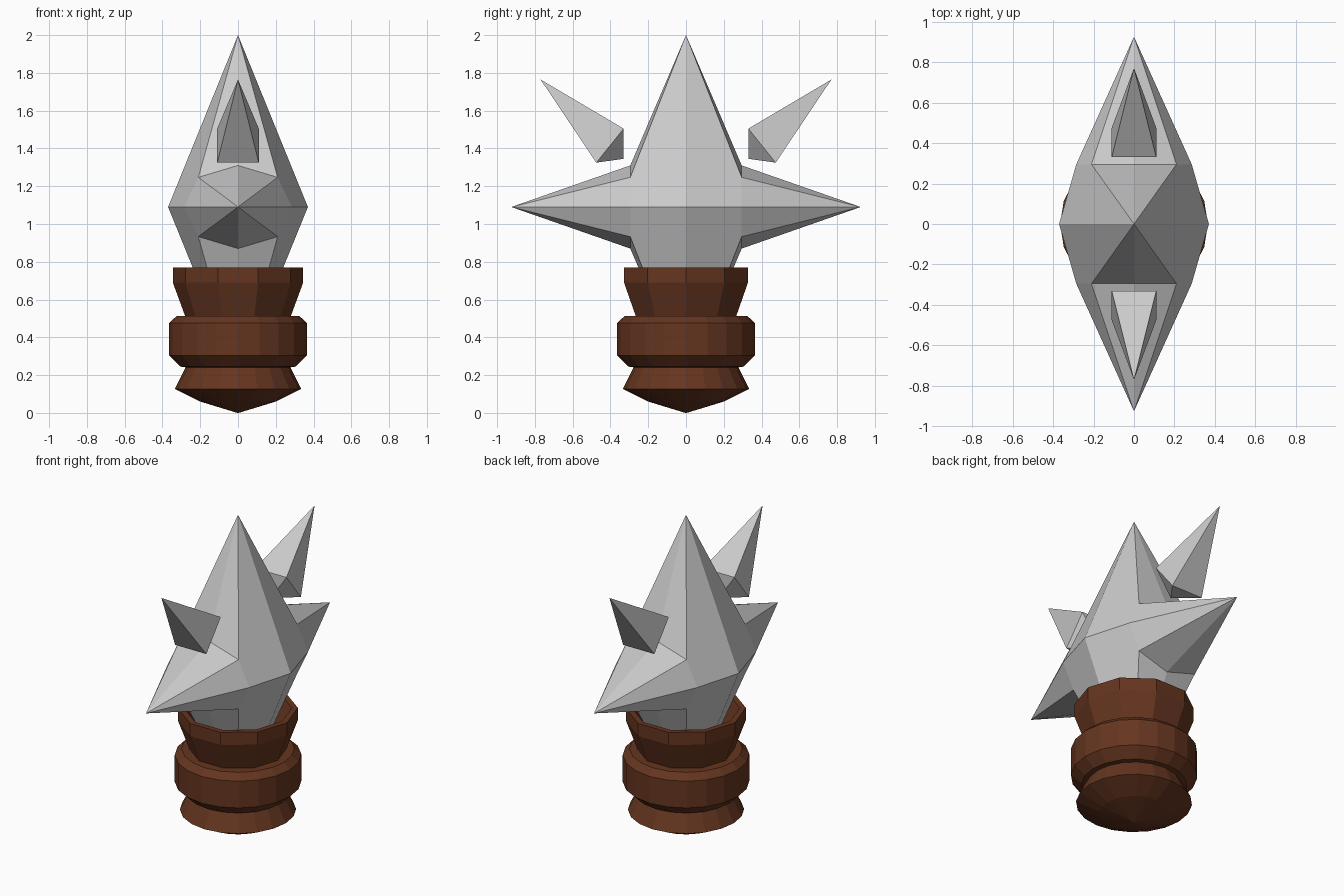
import bpy
from math import pi, cos, sin

if "Cube" in bpy.data.objects:
    bpy.data.objects.remove(bpy.data.objects["Cube"])


def make(name, verts, faces, mat=None, z=0.0):
    mesh = bpy.data.meshes.new(name)
    mesh.from_pydata(verts, [], faces)
    obj = bpy.data.objects.new(name, mesh)
    obj.location.z = z
    bpy.context.collection.objects.link(obj)
    if mat:
        mesh.materials.append(mat)
    return obj


def mirror(obj, axes):
    mod = obj.modifiers.new("Mirror", 'MIRROR')
    mod.use_axis = axes
    mod.merge_threshold = 0.001


def lathe(name, profile, sides, mat):
    # profile runs from the bottom, up the outside, then inward; ends are capped
    verts = [(r * cos(2 * pi * i / sides), r * sin(2 * pi * i / sides), z)
             for r, z in profile for i in range(sides)]
    faces = []
    for k in range(len(profile) - 1):
        for i in range(sides):
            j = (i + 1) % sides
            a, b = k * sides, (k + 1) * sides
            faces.append((a + i, a + j, b + j, b + i))
    last = (len(profile) - 1) * sides
    faces.append(tuple(reversed(range(sides))))
    faces.append(tuple(range(last, last + sides)))
    return make(name, verts, faces, mat)


brown = bpy.data.materials.new("brown")
brown.diffuse_color = (0.13, 0.036, 0.014, 1)
brown.use_nodes = True
brown.node_tree.nodes["Principled BSDF"].inputs["Base Color"].default_value = brown.diffuse_color

# Handle: pointed pommel, grip ring and flared, hollow socket
lathe("pommel", [(0.004, 0.0), (0.2, 0.06), (0.335, 0.127), (0.275, 0.245)], 20, brown)
lathe("grip_ring", [(0.27, 0.24), (0.305, 0.245), (0.365, 0.305), (0.365, 0.475),
                    (0.325, 0.513), (0.27, 0.513)], 20, brown)
lathe("socket", [(0.277, 0.505), (0.345, 0.69), (0.345, 0.77), (0.31, 0.77),
                 (0.25, 0.62)], 10, brown)

# Blade: one octant of the four-pointed star, mirrored on all axes
tip, side = (0, 0, 0.91), (0.37, 0, 0)
root_side, root_corner, root_ridge = (0.285, 0.295, 0), (0.21, 0.295, 0.157), (0, 0.295, 0.22)
spike = (0, 0.925, 0)
blade = make("blade", [tip, side, root_side, root_corner, root_ridge, spike],
             [(1, 2, 3, 0), (3, 4, 0), (3, 5, 4), (2, 5, 3)], z=1.09)
mirror(blade, (True, True, True))

# Floating shards: long pyramid outward, short pyramid inward
shard = make("floating_shards",
             [(0, 0.77, 1.765), (-0.11, 0.475, 1.325), (0.11, 0.475, 1.325),
              (0.11, 0.33, 1.505), (-0.11, 0.33, 1.505), (0, 0.33, 1.345)],
             [f for i in range(4) for f in ((0, 1 + i, 1 + (i + 1) % 4),
                                            (5, 1 + (i + 1) % 4, 1 + i))])
shard.data.flip_normals()
mirror(shard, (False, True, False))
